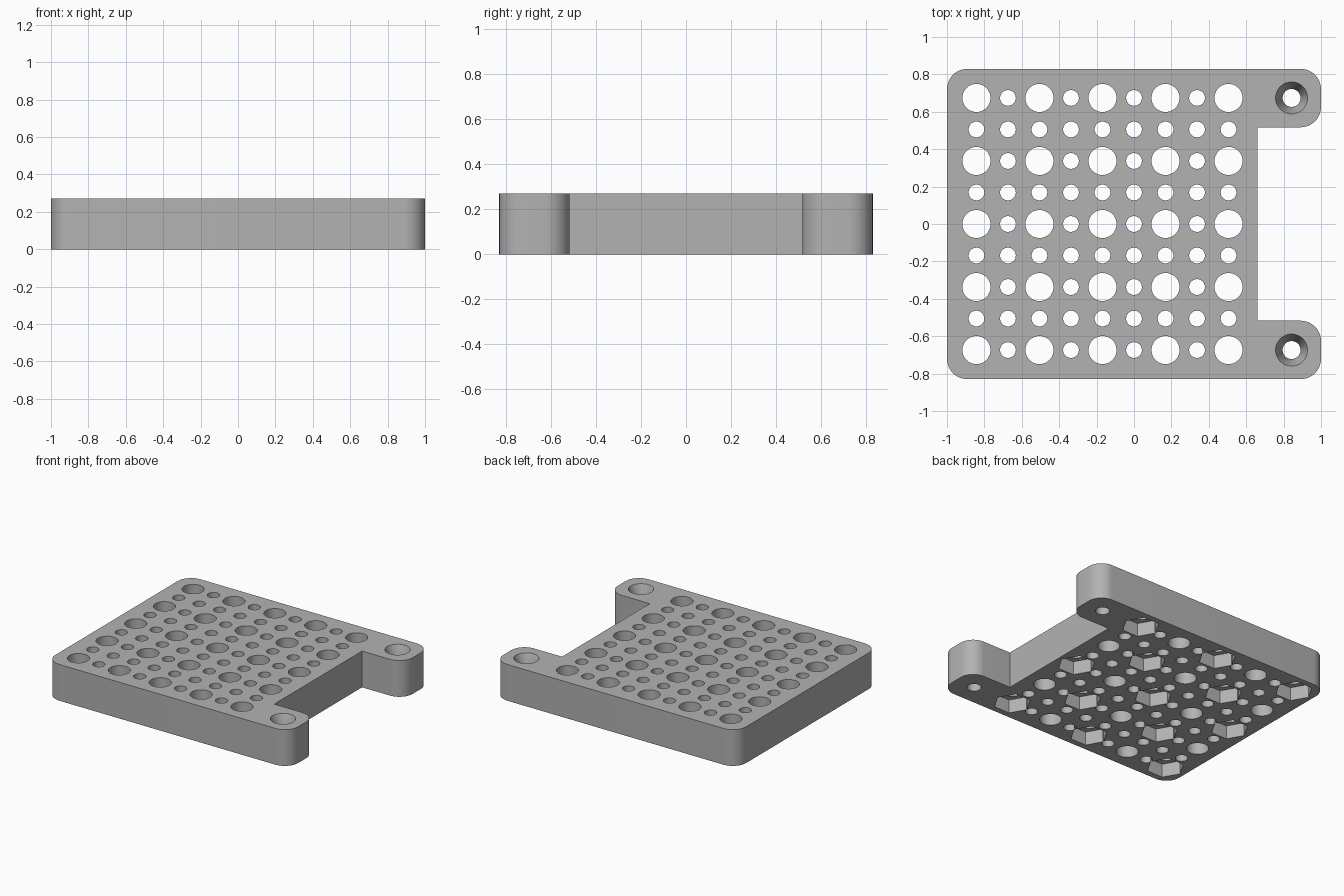
import bpy, bmesh, math
from mathutils import Matrix

HEIGHT, HALF_Y = 0.27, 0.83
PITCH = 0.1685
CORNER = 0.11
NOTCH_X, NOTCH_Y = 0.66, 0.517

cube = bpy.data.objects.get("Cube")
if cube:
    bpy.data.objects.remove(cube, do_unlink=True)

grey = bpy.data.materials.new("plain grey")
grey.use_nodes = True
grey.diffuse_color = (0.45, 0.45, 0.45, 1)
grey.node_tree.nodes["Principled BSDF"].inputs["Base Color"].default_value = (0.45, 0.45, 0.45, 1)


def add_object(name, bm):
    bmesh.ops.recalc_face_normals(bm, faces=bm.faces)
    mesh = bpy.data.meshes.new(name)
    bm.to_mesh(mesh)
    bm.free()
    mesh.materials.append(grey)
    obj = bpy.data.objects.new(name, mesh)
    bpy.context.collection.objects.link(obj)
    return obj


def add_cylinder(bm, x, y, low, high, r_low, r_high, sides=40):
    bmesh.ops.create_cone(bm, cap_ends=True, segments=sides, radius1=r_low, radius2=r_high,
                          depth=high - low, matrix=Matrix.Translation((x, y, (low + high) / 2)))


def cut(target, name, bm):
    cutter = add_object(name, bm)
    cutter.hide_render = True
    mod = target.modifiers.new(name, "BOOLEAN")
    mod.operation, mod.solver, mod.object = "DIFFERENCE", "EXACT", cutter
    bpy.context.view_layer.objects.active = target
    bpy.ops.object.modifier_apply(modifier=name)
    bpy.data.objects.remove(cutter, do_unlink=True)


def rounded(cx, cy, start):
    # Quarter circle running anticlockwise from the start angle
    return [(cx + CORNER * math.cos(a), cy + CORNER * math.sin(a))
            for a in (math.radians(start + 90 * i / 12) for i in range(13))]


# Plate outline: front half, then its mirror, with sharp inner notch corners
inset = 1 - CORNER
front = (rounded(-inset, CORNER - HALF_Y, 180) + rounded(inset, CORNER - HALF_Y, 270)
         + rounded(inset, -NOTCH_Y - CORNER, 0) + [(NOTCH_X, -NOTCH_Y)])
outline = front + [(x, -y) for x, y in reversed(front)]
bm = bmesh.new()
base = bm.faces.new([bm.verts.new((x, y, 0)) for x, y in outline])
top = bmesh.ops.extrude_face_region(bm, geom=[base])["geom"]
bmesh.ops.translate(bm, vec=(0, 0, HEIGHT), verts=[v for v in top if isinstance(v, bmesh.types.BMVert)])
plate = add_object("perforated_plate", bm)

# Through holes: wide ones on every second row and column, narrow ones between
bores, pockets = bmesh.new(), bmesh.new()
for i in range(-5, 4):
    for j in range(-4, 5):
        wide = i % 2 == 1 and j % 2 == 0
        radius = 0.075 if wide else 0.042
        add_cylinder(bores, i * PITCH, j * PITCH, -0.1, HEIGHT + 0.1, radius, radius)
        # Hexagonal nut pockets under alternate wide holes
        if wide and ((i + 5) // 2 + (j + 4) // 2) % 2 == 0:
            before = set(pockets.verts)
            add_cylinder(pockets, 0, 0, -0.1, 0.1, 0.128, 0.128, 6)
            new = [v for v in pockets.verts if v not in before]
            bmesh.ops.rotate(pockets, verts=new, matrix=Matrix.Rotation(math.pi / 2, 3, "Z"))
            bmesh.ops.translate(pockets, verts=new, vec=(i * PITCH, j * PITCH, 0))

# Screw holes in the two ears, tapered towards the top
sinks = bmesh.new()
for j in (-4, 4):
    add_cylinder(bores, 5 * PITCH, j * PITCH, -0.1, HEIGHT + 0.1, 0.048, 0.048)
    add_cylinder(sinks, 5 * PITCH, j * PITCH, HEIGHT - 0.1, HEIGHT + 0.001, 0.047, 0.086)

cut(plate, "bores", bores)
cut(plate, "nut_pockets", pockets)
cut(plate, "countersinks", sinks)

bpy.ops.object.select_all(action="DESELECT")
plate.select_set(True)
bpy.context.view_layer.objects.active = plate
bpy.ops.object.shade_smooth_by_angle(angle=math.radians(30))
